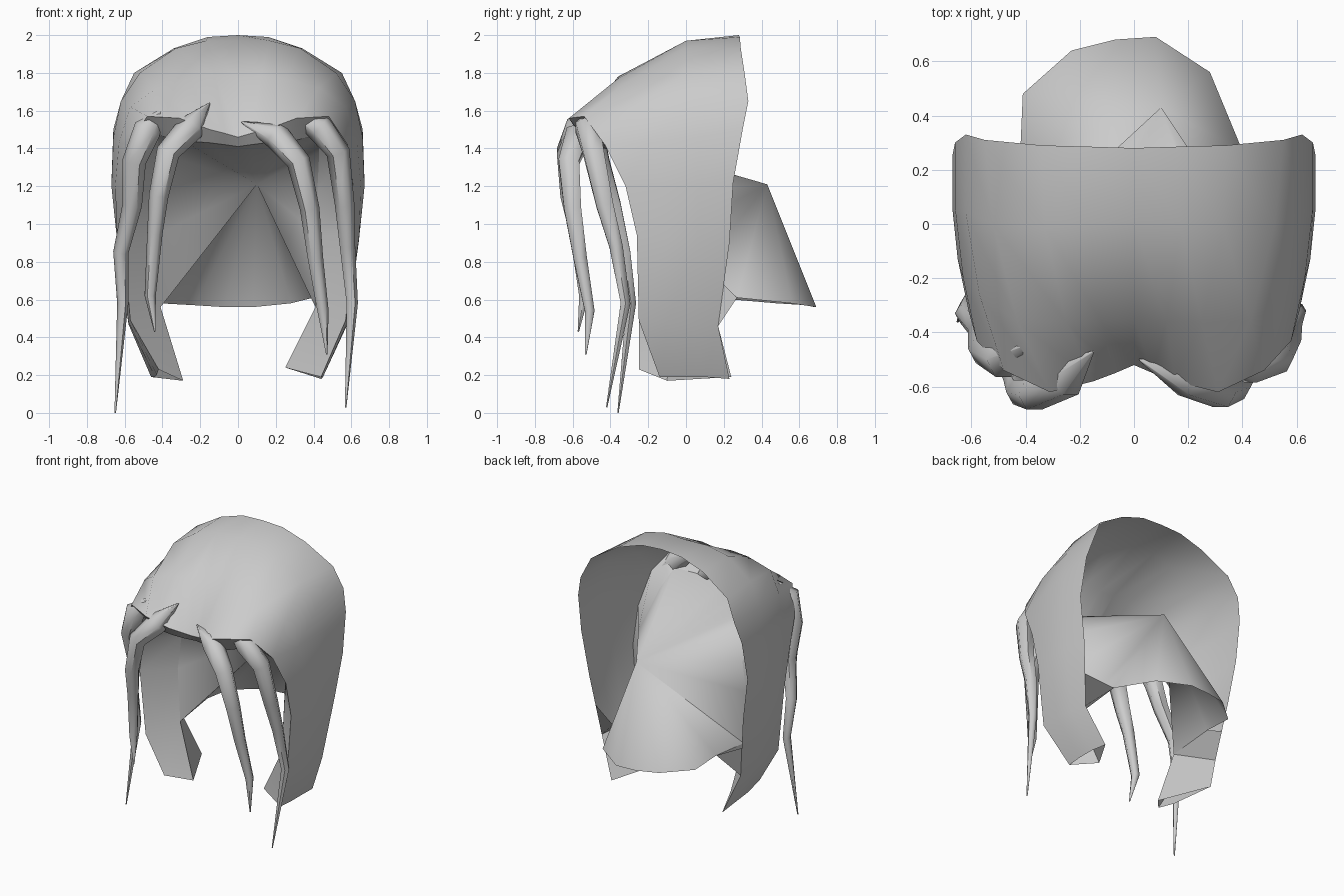
import bpy
import bmesh
import math
from mathutils import Vector

cube = bpy.data.objects.get("Cube")
if cube:
    bpy.data.objects.remove(cube, do_unlink=True)

GREY = (0.6, 0.6, 0.6, 1.0)
hair_mat = bpy.data.materials.new("hair_grey")
hair_mat.use_nodes = True
hair_mat.diffuse_color = GREY
hair_mat.node_tree.nodes["Principled BSDF"].inputs["Base Color"].default_value = GREY


def finish(bm, name, angle):
    """Turn a bmesh into a smooth shaded hair object."""
    bmesh.ops.recalc_face_normals(bm, faces=bm.faces)
    mesh = bpy.data.meshes.new(name)
    bm.to_mesh(mesh)
    bm.free()
    mesh.materials.append(hair_mat)
    obj = bpy.data.objects.new(name, mesh)
    bpy.context.collection.objects.link(obj)
    bpy.ops.object.select_all(action="DESELECT")
    obj.select_set(True)
    bpy.context.view_layer.objects.active = obj
    bpy.ops.object.shade_smooth_by_angle(angle=math.radians(angle))


def loft(bm, rows, closed=False):
    """Bridge rows of points with quads."""
    grid = [[bm.verts.new(p) for p in row] for row in rows]
    n = len(rows[0])
    for a, b in zip(grid, grid[1:]):
        for i in range(n if closed else n - 1):
            j = (i + 1) % n
            bm.faces.new((a[i], a[j], b[j], b[i]))
    return grid


def mirror(points):
    return [(-x, y, z) for x, y, z in points]


# Hood: ribs from front edge to back rim, listed from the curled tip to the crown
left_ribs = [
    ((.44, -.14, .19), (.45, -.02, .19), (.45, .10, .19), (.44, .23, .18)),
    ((.57, -.25, .49), (.58, -.10, .48), (.58, .04, .47), (.56, .17, .46)),
    ((.61, -.26, .94), (.64, -.10, .92), (.64, .06, .91), (.62, .23, .90)),
    ((.61, -.32, 1.20), (.65, -.13, 1.20), (.67, .06, 1.20), (.67, .25, 1.22)),
    ((.58, -.43, 1.42), (.63, -.20, 1.43), (.66, .06, 1.46), (.66, .30, 1.50)),
    ((.48, -.54, 1.57), (.57, -.26, 1.62), (.62, .04, 1.65), (.62, .33, 1.65)),
    ((.31, -.62, 1.56), (.43, -.36, 1.72), (.52, .00, 1.80), (.55, .31, 1.80)),
    ((.15, -.58, 1.50), (.25, -.36, 1.77), (.33, -.01, 1.93), (.34, .29, 1.93)),
    ((.07, -.55, 1.48), (.12, -.36, 1.78), (.17, .00, 1.97), (.16, .285, 1.99)),
]
crown = [(0, -.52, 1.46), (0, -.35, 1.77), (0, .01, 1.97), (0, .28, 2.0)]
# The right side ends in a slightly different tip
right_ribs = [mirror(rib) for rib in left_ribs]
right_ribs[0] = [(-.42, -.25, .23), (-.43, -.10, .20), (-.44, .08, .19), (-.46, .24, .19)]
bm = bmesh.new()
loft(bm, left_ribs + [crown] + right_ribs[::-1])
finish(bm, "hood_hair", 60)

# Inner fold: turns inward from the front edge of the hood
left_fold = [(.25, -.06, .24), (.41, -.08, .56), (.43, -.08, .94), (.42, -.05, 1.17),
             (.43, -.32, 1.38), (.42, -.47, 1.47), (.29, -.53, 1.44), (.15, -.53, 1.43),
             (.07, -.51, 1.42)]
middle = [(0, -.48, 1.41)]
right_fold = mirror(left_fold)
right_fold[0] = (-.29, -.10, .17)
fold = left_fold + middle + right_fold[::-1]
edge = [rib[0] for rib in left_ribs + [crown] + right_ribs[::-1]]
bm = bmesh.new()
loft(bm, list(zip(fold, edge)))
finish(bm, "inner_fold", 60)

# Back panel: fan that spreads from one point to the nape and along the fold
nape = [(-.42, .25, .60), (-.41, .48, .58), (-.23, .64, .57), (-.07, .68, .56),
        (.08, .69, .56), (.28, .56, .58), (.40, .27, .61)]
bm = bmesh.new()
apex = bm.verts.new((.10, .43, 1.21))
ring = [bm.verts.new(p) for p in nape + fold[1:-1]]
for i, v in enumerate(ring):
    bm.faces.new((apex, v, ring[(i + 1) % len(ring)]))
finish(bm, "back_panel", 60)

# Inner faces that close the curled side locks below the panel
for name, side_fold, ribs, corner in (("left_lock_inside", left_fold, left_ribs, nape[-1]),
                                      ("right_lock_inside", right_fold, right_ribs, nape[0])):
    rim = Vector(ribs[1][-1]).lerp(Vector(ribs[2][-1]), .5)
    bm = bmesh.new()
    loft(bm, [(side_fold[0], ribs[0][-1]), (side_fold[1], ribs[1][-1]), (corner, rim)])
    finish(bm, name, 60)


def strand(name, path, width=.085, sides=6):
    """Lock of hair along a path, pointed at both ends."""
    pts = [Vector(p) for p in path]
    last = len(pts) - 1
    rows = []
    for i, p in enumerate(pts):
        t = (pts[min(i + 1, last)] - pts[max(i - 1, 0)]).normalized()
        u = t.cross(Vector((0, 1, 0))).normalized()
        v = t.cross(u)
        r = .004 if i in (0, last) else width * (1 - .78 * i / last)
        angles = [math.tau * k / sides for k in range(sides)]
        rows.append([p + r * (math.cos(a) * u + math.sin(a) * v) for a in angles])
    bm = bmesh.new()
    grid = loft(bm, rows, closed=True)
    bm.faces.new(grid[0])
    bm.faces.new(grid[-1])
    finish(bm, name, 60)


# Front strands
strand("inner_right_strand", [
    (-.15, -.47, 1.64), (-.25, -.57, 1.51), (-.37, -.63, 1.38), (-.42, -.62, 1.15),
    (-.44, -.58, .95), (-.465, -.54, .62), (-.44, -.57, .43)])
strand("inner_left_strand", [
    (.02, -.50, 1.54), (.20, -.57, 1.47), (.32, -.62, 1.33), (.38, -.60, 1.08),
    (.41, -.56, .82), (.45, -.51, .54), (.47, -.53, .31)])
strand("outer_right_strand", [
    (-.38, -.44, 1.62), (-.48, -.50, 1.50), (-.55, -.46, 1.33), (-.56, -.39, 1.10),
    (-.62, -.33, .85), (-.61, -.29, .58), (-.65, -.36, 0)])
strand("outer_left_strand", [
    (.24, -.49, 1.62), (.43, -.52, 1.51), (.53, -.49, 1.38), (.565, -.43, 1.10),
    (.58, -.37, .88), (.605, -.32, .58), (.57, -.42, .03)])
